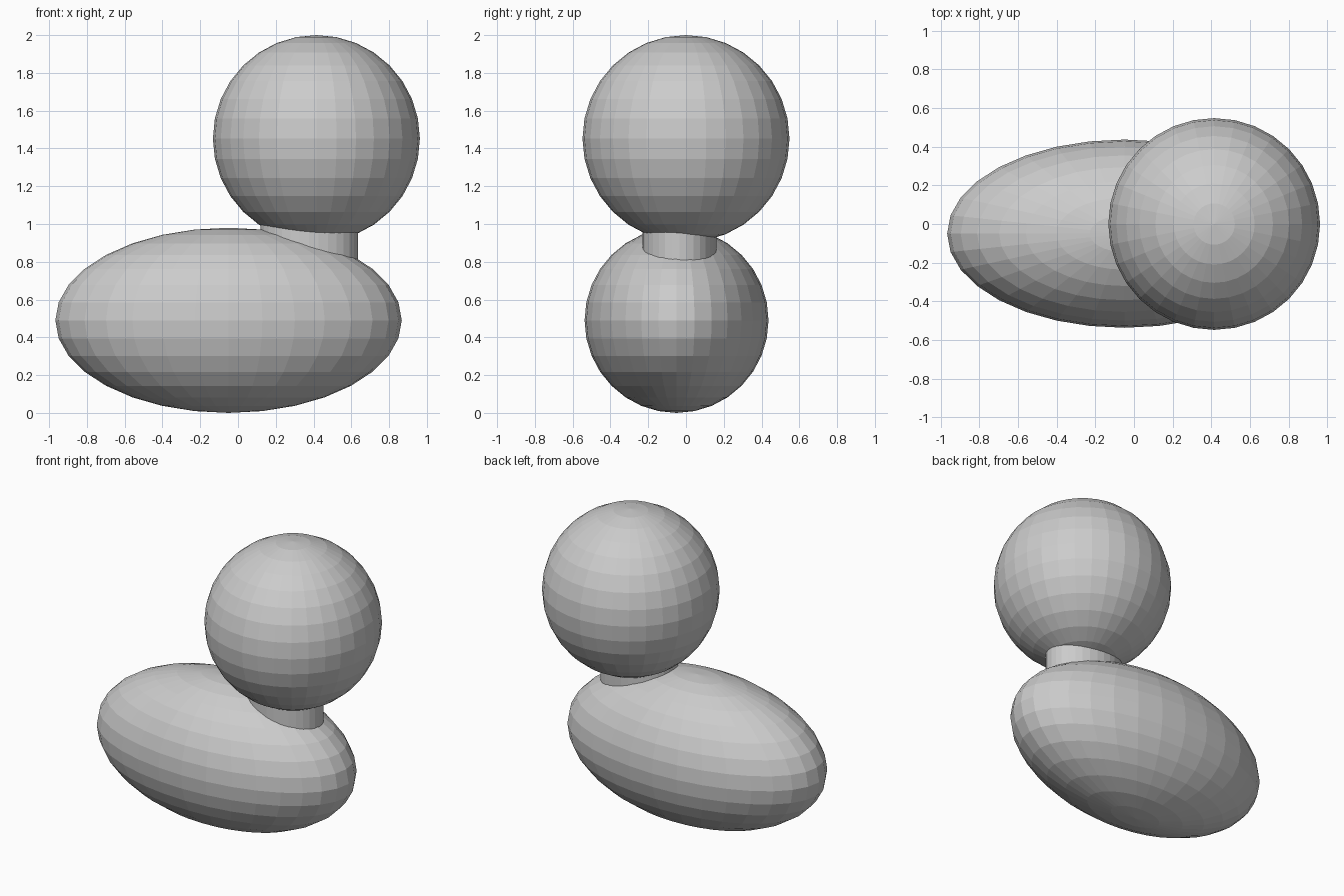
import bpy

if "Cube" in bpy.data.objects:
    bpy.data.objects.remove(bpy.data.objects["Cube"])


def finish(name, scale):
    obj = bpy.context.object
    obj.name = name
    obj.scale = scale
    bpy.ops.object.transform_apply(location=False, rotation=False, scale=True)
    bpy.ops.object.shade_flat()
    return obj


def ellipsoid(name, centre, radii):
    bpy.ops.mesh.primitive_uv_sphere_add(segments=32, ring_count=16, radius=1, location=centre)
    return finish(name, radii)


# Long egg-shaped body lying along x
ellipsoid("body", (-0.05, -0.05, 0.49), (0.917, 0.487, 0.49))

# Round head above the right end
ellipsoid("head", (0.415, 0, 1.452), (0.548, 0.548, 0.548))

# Short oval neck, sunk into both
bpy.ops.mesh.primitive_cylinder_add(vertices=32, radius=1, depth=2, location=(0.377, -0.035, 0.91))
finish("neck", (0.258, 0.196, 0.2))
